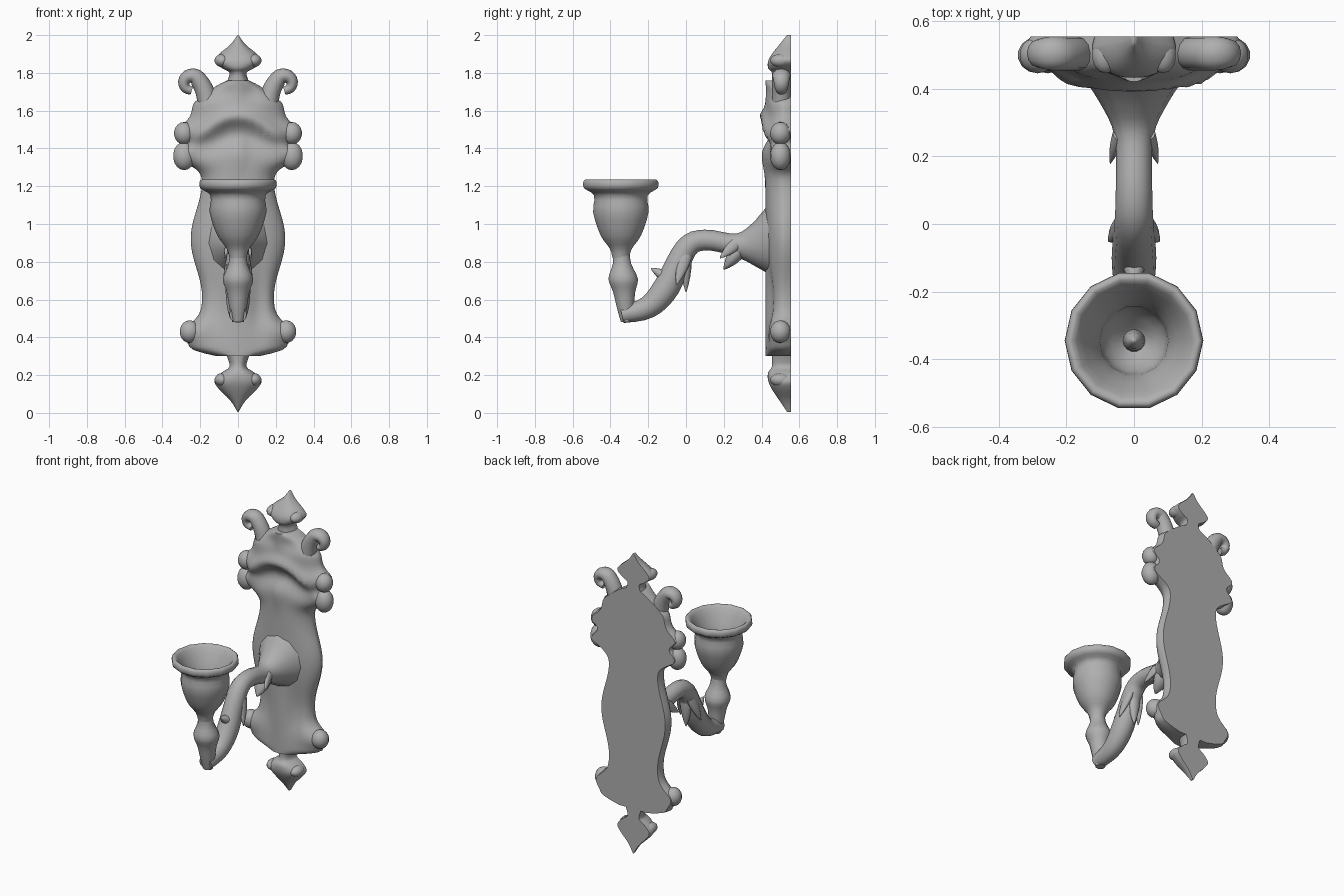
import bpy, bmesh, math
from mathutils import Vector

if "Cube" in bpy.data.objects:
    bpy.data.objects.remove(bpy.data.objects["Cube"], do_unlink=True)

GREY = (0.43, 0.43, 0.43, 1)
metal = bpy.data.materials.new("grey_metal")
metal.use_nodes = True
metal.diffuse_color = GREY
metal.node_tree.nodes["Principled BSDF"].inputs["Base Color"].default_value = GREY

SIDEWAYS = Vector((1, 0, 0))
BACKWARD = Vector((0, 1, 0))
BACK = 0.555
RELIEF_COLUMNS = 24
SIDES = {"left": 1, "right": -1}


def finish(name, bm):
    """Turn a bmesh into a smooth shaded metal object that keeps its sharp edges."""
    bmesh.ops.recalc_face_normals(bm, faces=bm.faces)
    mesh = bpy.data.meshes.new(name)
    bm.to_mesh(mesh)
    bm.free()
    mesh.materials.append(metal)
    part = bpy.data.objects.new(name, mesh)
    bpy.context.collection.objects.link(part)
    bpy.ops.object.select_all(action="DESELECT")
    part.select_set(True)
    bpy.context.view_layer.objects.active = part
    bpy.ops.object.shade_smooth_by_angle(angle=math.radians(60))


def loft(name, rings):
    """Skin closed rings of equal length and cap both ends."""
    bm = bmesh.new()
    rows = [[bm.verts.new(point) for point in ring] for ring in rings]
    for lower, upper in zip(rows, rows[1:]):
        for i in range(len(lower)):
            bm.faces.new((lower[i - 1], lower[i], upper[i], upper[i - 1]))
    bm.faces.new(rows[0])
    bm.faces.new(rows[-1])
    finish(name, bm)


def spline(keys, steps=3):
    """Smooth curve through tuples of any length."""
    points = [Vector(key) for key in keys]
    padded = [points[0]] + points + [points[-1]]
    curve = []
    for before, start, end, after in zip(padded, padded[1:], padded[2:], padded[3:]):
        leave, arrive = (end - before) / 2, (after - start) / 2
        for step in range(steps):
            t = step / steps
            ease = t * t * (3 - 2 * t)
            curve.append(start.lerp(end, ease) + leave * t * (1 - t) ** 2
                         - arrive * t * t * (1 - t))
    return curve + [points[-1]]


def circle(sides):
    angles = [math.tau * k / sides for k in range(sides)]
    return [(math.cos(angle), math.sin(angle)) for angle in angles]


def tube(name, path, side):
    """Sweep an ellipse along (point, radius, side radius); side is normal to the bend."""
    rings = []
    for i, (point, radius, side_radius) in enumerate(path):
        following, previous = path[min(i + 1, len(path) - 1)], path[max(i - 1, 0)]
        up = side.cross(following[0] - previous[0]).normalized()
        rings.append([point + up * radius * c + side * side_radius * s for c, s in circle(12)])
    loft(name, rings)


def leaf(name, root, tip, radius, width):
    """Pointed leaf that swells a little before its tip."""
    root, tip = Vector(root), Vector(tip)
    path = []
    for step in range(6):
        t = step / 5
        swell = 0.08 + (1 - t) * (0.8 + t)
        path.append((root.lerp(tip, t), radius * swell, width * swell))
    tube(name, path, SIDEWAYS)


def lobe(name, x, z, width, height):
    """Rounded ornament on the edge of the plate."""
    bm = bmesh.new()
    bmesh.ops.create_uvsphere(bm, u_segments=14, v_segments=9, radius=1)
    bmesh.ops.scale(bm, vec=(width, 0.055, height), verts=bm.verts)
    bmesh.ops.translate(bm, vec=(x, 0.5, z), verts=bm.verts)
    finish(name, bm)


def lathe(name, profile, lean=0):
    """Turn (radius, height) keys around the candle axis, leaning back towards the base."""
    base, top = profile[0][1], profile[-1][1]
    rings = []
    for radius, z in spline(profile):
        y = -0.345 + lean * (top - z) / (top - base)
        rings.append([(radius * c, y + radius * s, z) for c, s in circle(14)])
    loft(name, rings)


def bump(value, centre, width):
    return math.exp(-((value - centre) / width) ** 2)


def carving(x, z):
    """Carved ornament of the plate, positive towards the front."""
    x = abs(x)
    arch = z + 2.4 * x * x
    crown = 0.03 * bump(arch, 1.57, 0.04)
    hollow = 0.035 * bump(arch, 1.47, 0.06) * bump(x, 0.06, 0.12)
    rib = 0.02 * bump(z, 1.37, 0.09) * bump(x, 0, 0.03)
    flute = 0.03 * bump(z, 0.6, 0.2) * bump(x, 0.11, 0.05)
    top_dip = 0.02 * bump(z, 1.7, 0.05) * bump(x, 0.08, 0.06)
    return crown + rib - hollow - flute - top_dip


def relief_ring(z, width, depth, carve):
    """Cross-section with a flat back, a thin edge and a domed, carved front."""
    ring = []
    for k in range(RELIEF_COLUMNS + 1):
        u = math.sin((k / RELIEF_COLUMNS - 0.5) * math.pi)
        dome = max(0, 1 - abs(u) ** 2.6) ** 0.6
        front = depth * (1 + 3 * dome) / 4 + dome * carve(width * u, z)
        ring.append((width * u, BACK - front, z))
    inset = 0.94 * width
    return ring + [(inset, BACK, z), (-inset, BACK, z)]


# Back plate: waved outline swelling into shoulders and feet, rounded off at both ends
def plate_width(z):
    wave = 0.22 + 0.03 * math.cos(math.tau * (z - 0.92) / 0.62)
    feet = 0.065 * bump(z, 0.43, 0.06)
    shoulders = 0.11 * bump(z, 1.36, 0.06) + 0.08 * bump(z, 1.49, 0.05)
    ends = min(1, (z - 0.29) / 0.05, (1.77 - z) / 0.13)
    return (wave + feet + shoulders) * math.sqrt(ends)


PLATE_ROWS = 90
heights = [0.3 + 1.46 * row / PLATE_ROWS for row in range(PLATE_ROWS + 1)]
loft("back_plate", [relief_ring(z, plate_width(z), 0.135, carving) for z in heights])


# Spade finials: share of the length from the tip, half width, depth
SPADE = [(0, 0.003, 0.02), (0.2, 0.04, 0.06), (0.4, 0.1, 0.1), (0.55, 0.125, 0.12),
         (0.7, 0.085, 0.12), (0.8, 0.045, 0.1), (1, 0.06, 0.1)]


def spade(name, tip, length):
    loft(name, [relief_ring(tip + length * share, width, depth, lambda x, z: 0)
                for share, width, depth in spline(SPADE)])


spade("top_finial", 2, -0.25)
spade("bottom_finial", 0.005, 0.3)

# Scrolls and edge lobes, mirrored
for label, s in SIDES.items():
    stem = [(0.15, 1.6), (0.175, 1.7)]
    hook = []
    for step in range(6):
        angle = math.radians(160 - 50 * step)
        hook.append((0.245 + 0.042 * math.cos(angle), 1.745 + 0.04 * math.sin(angle)))
    curl = spline(stem + hook)
    path = []
    for i, (x, z) in enumerate(curl):
        radius = 0.055 - 0.035 * i / len(curl)
        path.append((Vector((s * x, 0.505, z)), radius, min(0.05, radius * 1.3)))
    tube(label + "_top_scroll", path, BACKWARD)
    lobe(label + "_upper_lobe", s * 0.285, 1.48, 0.055, 0.06)
    lobe(label + "_shoulder_lobe", s * 0.285, 1.36, 0.06, 0.075)
    lobe(label + "_foot_lobe", s * 0.255, 0.43, 0.055, 0.06)
    lobe(label + "_top_finial_lobe", s * 0.085, 1.865, 0.04, 0.035)
    lobe(label + "_bottom_finial_lobe", s * 0.085, 0.175, 0.04, 0.035)

# Curved arm flaring into the plate: y, z, radius
ARM = [(0.45, 0.9, 0.19), (0.36, 0.89, 0.115), (0.26, 0.89, 0.06), (0.1, 0.915, 0.055),
       (0, 0.87, 0.06), (-0.1, 0.67, 0.07), (-0.2, 0.56, 0.06), (-0.34, 0.52, 0.045)]
tube("arm", [(Vector((0, y, z)), radius, 0.8 * radius + 0.01)
             for y, z, radius in spline(ARM, 4)], SIDEWAYS)

# Leaves growing from the arm
leaf("upper_arm_leaf", (0, 0.28, 0.86), (0, 0.2, 0.76), 0.045, 0.06)
leaf("lower_arm_leaf", (0, 0, 0.84), (0, 0, 0.64), 0.035, 0.045)
leaf("front_arm_leaf", (0, -0.07, 0.7), (0, -0.185, 0.765), 0.04, 0.045)
for label, s in SIDES.items():
    leaf(label + "_side_leaf", (s * 0.035, 0, 0.84), (s * 0.075, -0.05, 0.68), 0.04, 0.025)
    leaf(label + "_root_leaf", (s * 0.045, 0.27, 0.9), (s * 0.07, 0.18, 0.82), 0.035, 0.02)

# Turned stem, hollow cup and candle spike
lathe("stem", [(0.03, 0.48), (0.045, 0.55), (0.06, 0.64), (0.08, 0.71), (0.05, 0.79),
               (0.045, 0.87)], 0.03)
lathe("candle_cup", [(0.045, 0.82), (0.06, 0.87), (0.11, 0.94), (0.15, 1.06), (0.145, 1.15),
                     (0.2, 1.19), (0.2, 1.23), (0.17, 1.22), (0.11, 1.1), (0.09, 1),
                     (0.02, 0.92)])
lathe("candle_spike", [(0.035, 0.91), (0.025, 1), (0.004, 1.04)])
